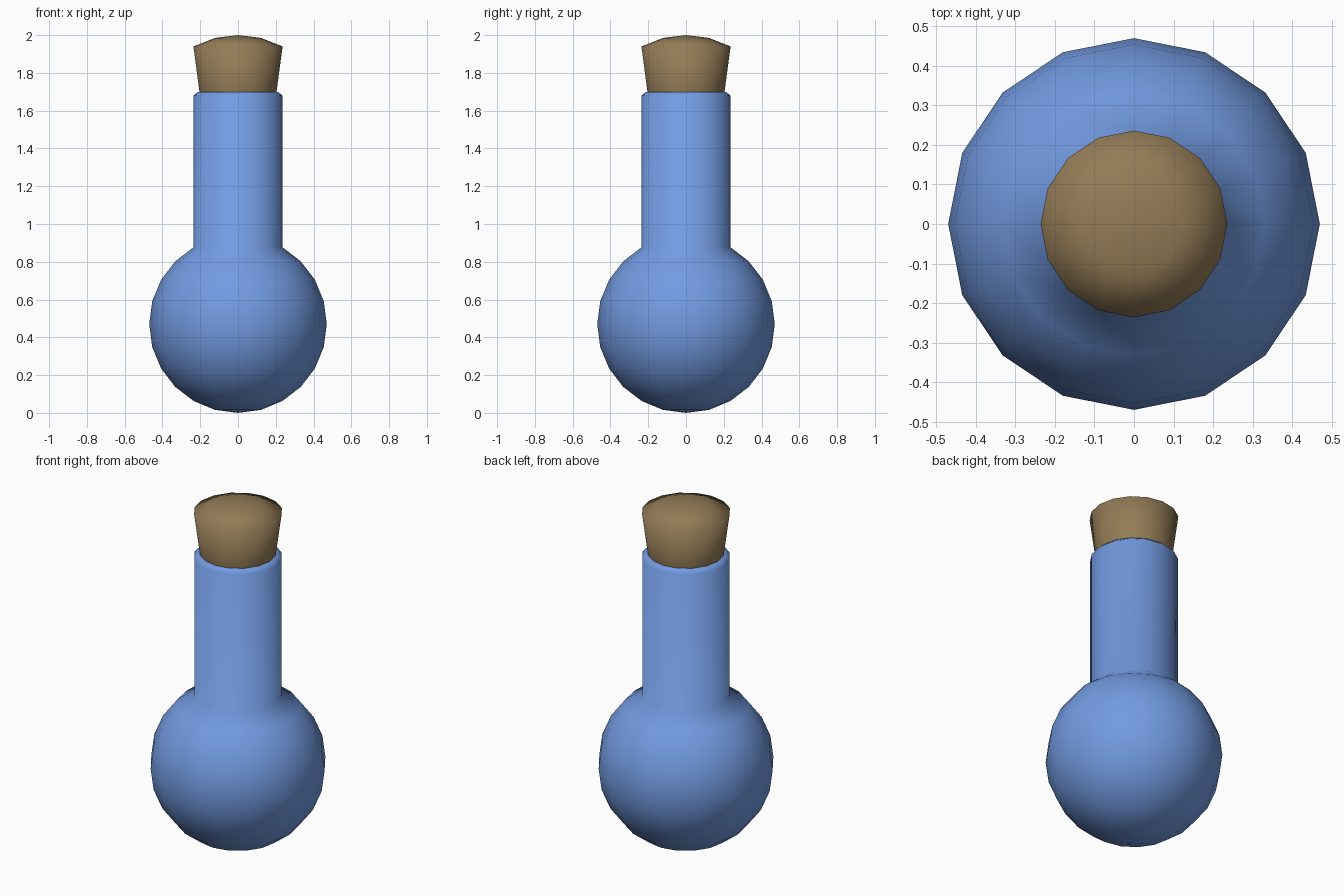
import bpy, bmesh, math

if "Cube" in bpy.data.objects:
    bpy.data.objects.remove(bpy.data.objects["Cube"])

SIDES = 16


def material(name, rgb):
    m = bpy.data.materials.new(name)
    m.diffuse_color = (*rgb, 1.0)
    m.use_nodes = True
    m.node_tree.nodes["Principled BSDF"].inputs["Base Color"].default_value = m.diffuse_color
    return m


def lathe(name, profile, mat):
    """Revolve (radius, z) points round the z axis; radius 0 makes a pole."""
    bm = bmesh.new()
    rings = []
    for r, z in profile:
        if r == 0:
            rings.append([bm.verts.new((0, 0, z))] * SIDES)
        else:
            rings.append([bm.verts.new((r * math.cos(a), r * math.sin(a), z))
                          for a in (math.tau * i / SIDES for i in range(SIDES))])
    for lo, hi in zip(rings, rings[1:]):
        for i in range(SIDES):
            j = (i + 1) % SIDES
            corners = list(dict.fromkeys((lo[i], lo[j], hi[j], hi[i])))
            bm.faces.new(corners)
    bmesh.ops.recalc_face_normals(bm, faces=bm.faces)
    for f in bm.faces:
        f.smooth = True
    mesh = bpy.data.meshes.new(name)
    bm.to_mesh(mesh)
    bm.free()
    mesh.materials.append(mat)
    ob = bpy.data.objects.new(name, mesh)
    bpy.context.collection.objects.link(ob)
    return ob


blue = material("blue_glass", (0.170, 0.330, 0.760))
brown = material("cork_brown", (0.295, 0.200, 0.093))

# Flask: round bulb in 15 degree steps, then straight neck with a bevelled lip
R = 0.47
bulb = [(0, 0)] + [(R * math.cos(math.radians(d)), R + R * math.sin(math.radians(d)))
                   for d in range(-75, 61, 15)]
neck = [(0.235, 1.68), (0.212, 1.70), (0.19, 1.70), (0.18, 1.62), (0, 1.62)]
lathe("flask", bulb + neck, blue)

# Cork: tapered plug with a shallow domed top
lathe("cork", [(0, 1.64), (0.197, 1.64), (0.204, 1.70), (0.236, 1.94),
               (0.122, 1.985), (0, 2.0)], brown)
